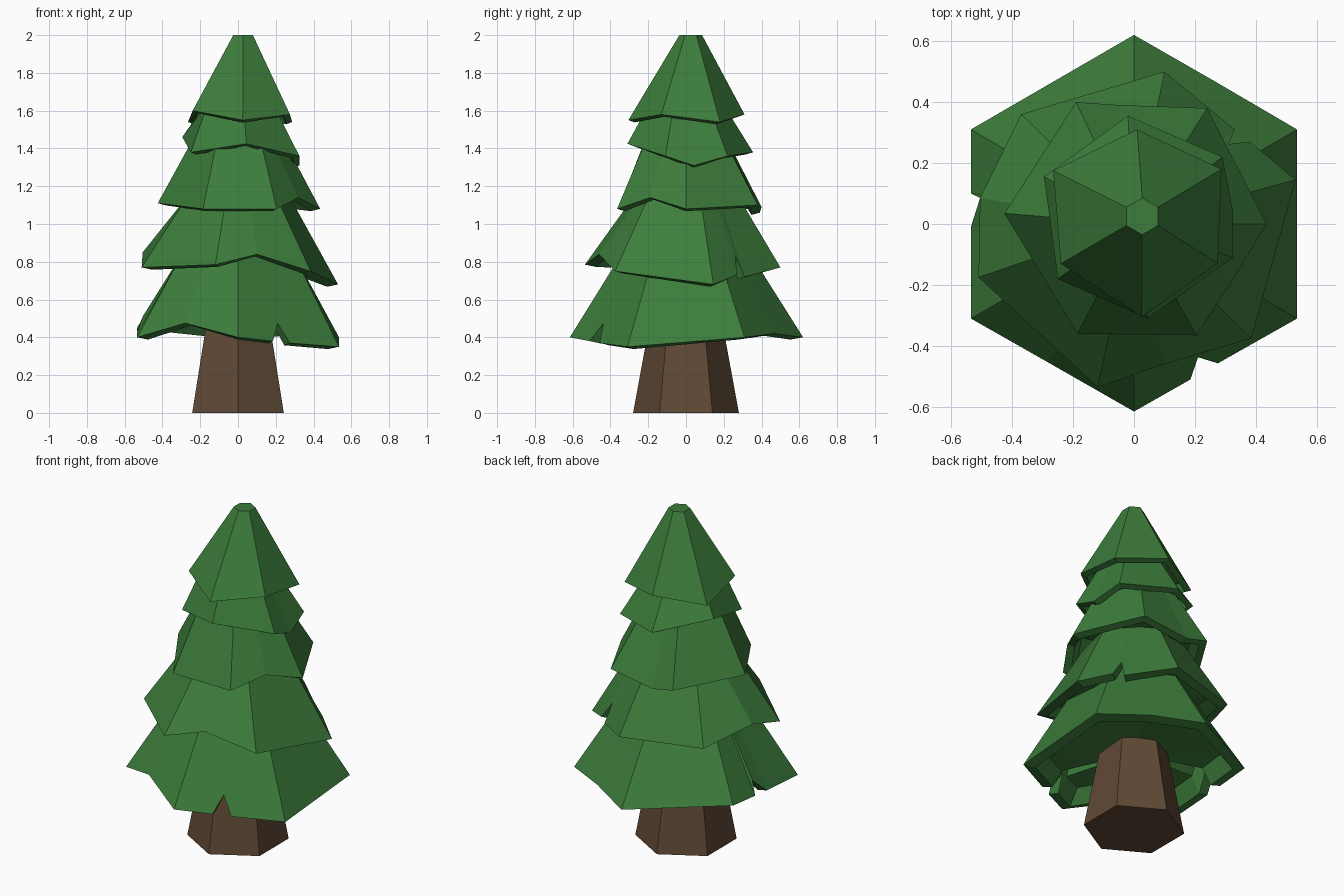
import bpy, bmesh, math
from mathutils import Vector

if "Cube" in bpy.data.objects:
    bpy.data.objects.remove(bpy.data.objects["Cube"])


def material(name, rgb):
    m = bpy.data.materials.new(name)
    m.diffuse_color = (*rgb, 1)
    m.use_nodes = True
    m.node_tree.nodes["Principled BSDF"].inputs["Base Color"].default_value = m.diffuse_color
    return m


GREEN = material("needles", (0.046, 0.205, 0.044))
BROWN = material("bark", (0.115, 0.066, 0.036))


def finish(bm, name, mat):
    bmesh.ops.recalc_face_normals(bm, faces=bm.faces)
    me = bpy.data.meshes.new(name)
    bm.to_mesh(me)
    bm.free()
    me.materials.append(mat)
    ob = bpy.data.objects.new(name, me)
    bpy.context.collection.objects.link(ob)


def tier(name, corners, extras, top_r, top_z, lift=.05, centre=(0, 0), regular=False):
    """Six-sided skirt: ragged rim, narrower top, thick lip and recessed underside.
    extras[i] holds notch / lifted points between corner i and corner i+1."""
    bm = bmesh.new()

    def top_point(i):
        c = corners[i]
        a = math.radians(90 + 60 * i) if regular else math.atan2(c[1], c[0])
        return Vector((centre[0] + top_r * math.cos(a), centre[1] + top_r * math.sin(a), top_z))

    # rim points, each paired with a point on the top outline
    rim, tops = [], []
    for i in range(6):
        j = (i + 1) % 6
        a, b = Vector(corners[i]), Vector(corners[j])
        chord = (b - a).to_2d()
        for p in [corners[i]] + extras.get(i, []):
            t = (Vector(p) - a).to_2d().dot(chord) / chord.length_squared
            rim.append(bm.verts.new(p))
            tops.append(bm.verts.new(top_point(i).lerp(top_point(j), t)))

    # lip dipping inward, recess wall and ceiling
    lip = [bm.verts.new((v.co.x * .89, v.co.y * .89, v.co.z - .012)) for v in rim]
    roof = [bm.verts.new((v.co.x * .79, v.co.y * .79, v.co.z + lift)) for v in rim]
    mid = bm.verts.new((0, 0, sum(c[2] for c in corners) / 6 + lift))
    n = len(rim)
    for i in range(n):
        j = (i + 1) % n
        for lo, hi in ((rim, tops), (lip, rim), (roof, lip)):
            bm.faces.new((lo[i], lo[j], hi[j], hi[i]))
        bm.faces.new((roof[j], roof[i], mid))
    bm.faces.new(tops)
    finish(bm, name, GREEN)


# trunk
bm = bmesh.new()
rings = [[bm.verts.new((r * math.cos(math.radians(90 + 60 * i)),
                        r * math.sin(math.radians(90 + 60 * i)), z)) for i in range(6)]
         for r, z in ((.28, 0), (.17, .6))]
for i in range(6):
    j = (i + 1) % 6
    bm.faces.new((rings[0][i], rings[0][j], rings[1][j], rings[1][i]))
for r in rings:
    bm.faces.new(r)
finish(bm, "trunk", BROWN)

# branch tiers, bottom to top
tier("bottom_branches",
     [(0, .62, .40), (-.535, .31, .45), (-.535, -.31, .40),
      (0, -.615, .40), (.535, -.31, .35), (.535, .31, .40)],
     {1: [(-.535, .10, .43), (-.505, .085, .51), (-.535, -.01, .42)],
      2: [(-.28, -.455, .475)],
      3: [(.185, -.51, .38), (.21, -.437, .475), (.275, -.457, .37)],
      5: [(.27, .465, .42)]},
     .33, .86, .08)
tier("lower_branches",
     [(.1, .5, .77), (-.37, .36, .77), (-.51, -.175, .77),
      (-.12, -.535, .785), (.385, -.375, .75), (.53, .145, .68)],
     {1: [(-.505, .085, .85)],
      3: [(.1, -.46, .84)],
      5: [(.38, .27, .73), (.31, .262, .83), (.33, .31, .72)]},
     .28, 1.15)
tier("middle_branches",
     [(.24, .38, 1.10), (-.19, .40, 1.09), (-.425, .035, 1.11),
      (-.185, -.36, 1.08), (.205, -.365, 1.08), (.435, 0, 1.08)],
     {0: [(-.05, .39, 1.06)],
      4: [(.32, -.19, 1.14)]},
     .25, 1.43)
tier("upper_branches",
     [(-.02, .355, 1.38), (-.295, .155, 1.46), (-.25, -.18, 1.38),
      (.045, -.31, 1.425), (.325, -.11, 1.36), (.29, .22, 1.36)],
     {4: [(.325, .04, 1.31)]},
     .20, 1.63, .04)
tier("top_branches",
     [(.01, .31, 1.58), (-.265, .175, 1.54), (-.24, -.13, 1.60),
      (.025, -.305, 1.55), (.275, -.13, 1.58), (.287, .18, 1.54)],
     {}, .06, 2.0, .04, (.027, .025), True)
